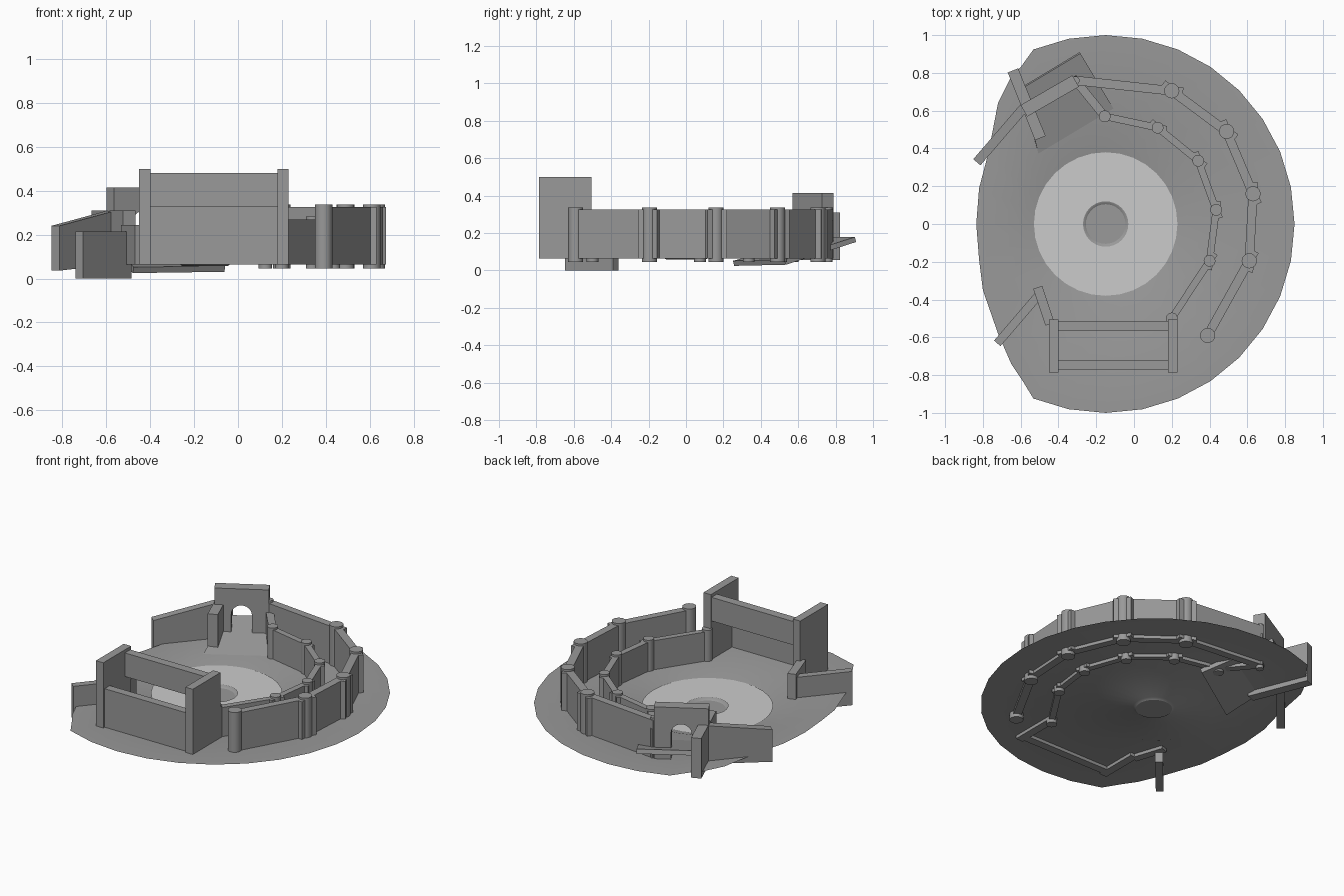
import bpy, bmesh
from math import sin, cos, pi, atan2, radians, hypot

if "Cube" in bpy.data.objects:
    bpy.data.objects.remove(bpy.data.objects["Cube"])

stone = bpy.data.materials.new("dark_stone")
stone.diffuse_color = (0.32, 0.32, 0.32, 1)
stone.use_nodes = True
stone.node_tree.nodes["Principled BSDF"].inputs["Base Color"].default_value = stone.diffuse_color


def mesh_object(name, bm, mat=stone, recalc=True):
    if recalc:
        bmesh.ops.recalc_face_normals(bm, faces=bm.faces)
    me = bpy.data.meshes.new(name)
    bm.to_mesh(me)
    bm.free()
    ob = bpy.data.objects.new(name, me)
    bpy.context.collection.objects.link(ob)
    if mat:
        me.materials.append(mat)
    return ob


def box(name, centre, size, rot=(0, 0, 0)):
    bm = bmesh.new()
    bmesh.ops.create_cube(bm, size=1)
    bmesh.ops.scale(bm, vec=size, verts=bm.verts)
    ob = mesh_object(name, bm)
    ob.location, ob.rotation_euler = centre, rot
    return ob


def wall(name, a, b, thick, z0, z1, past_a=0.0, past_b=0.0):
    """Upright slab between two ground points, optionally overshooting each end."""
    dx, dy = b[0] - a[0], b[1] - a[1]
    n = hypot(dx, dy)
    dx, dy = dx / n, dy / n
    a = (a[0] - dx * past_a, a[1] - dy * past_a)
    b = (b[0] + dx * past_b, b[1] + dy * past_b)
    return box(name, ((a[0] + b[0]) / 2, (a[1] + b[1]) / 2, (z0 + z1) / 2),
               (n + past_a + past_b, thick, z1 - z0), (0, 0, atan2(dy, dx)))


def post(name, p, r, z0, z1, seg=20):
    bpy.ops.mesh.primitive_cylinder_add(vertices=seg, radius=r, depth=z1 - z0,
                                        location=(p[0], p[1], (z0 + z1) / 2))
    ob = bpy.context.object
    ob.name = name
    ob.data.materials.append(stone)
    bpy.ops.object.shade_smooth_by_angle(angle=radians(35))


def circle(bm, r, z):
    return [bm.verts.new((CX + r * cos(i * pi / 16), r * sin(i * pi / 16), z)) for i in range(32)]


def bridge(bm, a, b):
    for i in range(32):
        j = (i + 1) % 32
        bm.faces.new((a[i], a[j], b[j], b[i])).smooth = True


# Ground sheet: clipped disc with a shallow sunken plaza and centre basin
CX, Z = -0.15, 0.085
clipped = {12: (-0.65, 0.78), 13: (-0.72, 0.64), 14: (-0.77, 0.38), 15: (-0.82, 0.19),
           16: (-0.835, 0), 17: (-0.82, -0.19), 18: (-0.80, -0.35), 19: (-0.72, -0.58),
           20: (-0.65, -0.74)}
clipped[11], clipped[21] = (-0.60, 0.83), (-0.59, -0.83)
outer = [clipped.get(i, (CX + cos(i * pi / 16), sin(i * pi / 16))) for i in range(32)]
clipped_ground = bmesh.new()
rings = [[clipped_ground.verts.new((x, y, Z)) for x, y in outer]]
for r, z in ((0.43, Z), (0.38, 0.068), (0.12, 0.068), (0.105, 0.058)):
    rings.append(circle(clipped_ground, r, z))
for a, b in zip(rings, rings[1:]):
    bridge(clipped_ground, a, b)
clipped_ground.faces.new(rings[-1])
mesh_object("ground", clipped_ground, recalc=False)

# Pale paving ring inside the plaza
bm = bmesh.new()
bridge(bm, circle(bm, 0.38, 0.074), circle(bm, 0.12, 0.074))
mesh_object("plaza_paving", bm, mat=None, recalc=False)

# Two fences of posts and wall panels
outer_line = [(0.39, -0.59), (0.61, -0.195), (0.63, 0.16), (0.49, 0.49), (0.20, 0.705), (-0.31, 0.76)]
inner_line = [(0.20, -0.50), (0.40, -0.195), (0.435, 0.075), (0.34, 0.335), (0.125, 0.51), (-0.155, 0.57)]
for label, line, r, top, past in (("outer", outer_line, 0.04, 0.325, 0.06),
                                  ("inner", inner_line, 0.031, 0.27, 0.048)):
    for i, p in enumerate(line):
        rr = 0.022 if p == outer_line[-1] else r
        post(f"{label}_post_{i}", p, rr, 0.045, top + 0.013)
    for i, (a, b) in enumerate(zip(line, line[1:])):
        wall(f"{label}_wall_{i}", a, b, r * 1.2, 0.065, top,
             past if i > 0 else 0, past if i < 4 else 0.01)
wall("inner_return_wall", inner_line[-1], outer_line[-1], 0.045, 0.065, 0.27, 0.02, 0.02)

# Front shelter: two side walls, low front wall, high rear beam
for side in (-1, 1):
    box("shelter_side", (-0.11 + side * 0.315, -0.645, 0.2825), (0.052, 0.28, 0.435))
box("shelter_front_wall", (-0.11, -0.745, 0.1975), (0.58, 0.052, 0.265))
box("shelter_rear_beam", (-0.11, -0.54, 0.405), (0.58, 0.055, 0.15))

# Small walls at front left
wall("front_left_wall", (-0.724, -0.632), (-0.503, -0.375), 0.045, 0.0, 0.215)
wall("front_left_return", (-0.51, -0.335), (-0.445, -0.53), 0.05, 0.065, 0.245)

# Gate with arched opening, extruded from its profile
hw, ar, spring = 0.158, 0.06, 0.25
prof = [(-hw, 0.085), (-hw, 0.415), (hw, 0.415), (hw, 0.085), (ar, 0.085)]
prof += [(ar * cos(i * pi / 12), spring + ar * sin(i * pi / 12)) for i in range(13)]
prof += [(-ar, 0.085)]
bm = bmesh.new()
f = bm.faces.new([bm.verts.new((x, -0.035, z)) for x, z in prof])
new = bmesh.ops.extrude_face_region(bm, geom=[f])["geom"]
bmesh.ops.translate(bm, vec=(0, 0.07, 0), verts=[v for v in new if isinstance(v, bmesh.types.BMVert)])
gate = mesh_object("gate_arch", bm)
gate.location, gate.rotation_euler = (-0.446, 0.678, 0), (0, 0, radians(30))

# Sloping ramp through the gate, wider at its foot
ramp = box("gate_ramp", (-0.37, 0.60, 0.105), (0.46, 0.455, 0.028), (radians(15.5), 0, radians(31)))
for v in ramp.data.vertices:
    if v.co.x < 0:
        if v.co.y > 0:
            v.co.x = -0.13
        else:
            v.co.x, v.co.y = -0.27, -0.25

# Pier beside the gate and the falling wall on the left
wall("gate_pier", (-0.641, 0.813), (-0.496, 0.455), 0.06, 0.055, 0.31)
ob = wall("left_wall", (-0.832, 0.327), (-0.575, 0.625), 0.05, 0.036, 0.24)
for v in ob.data.vertices:
    if v.co.x > 0:
        v.co.z += 0.07 if v.co.z > 0 else 0.03
